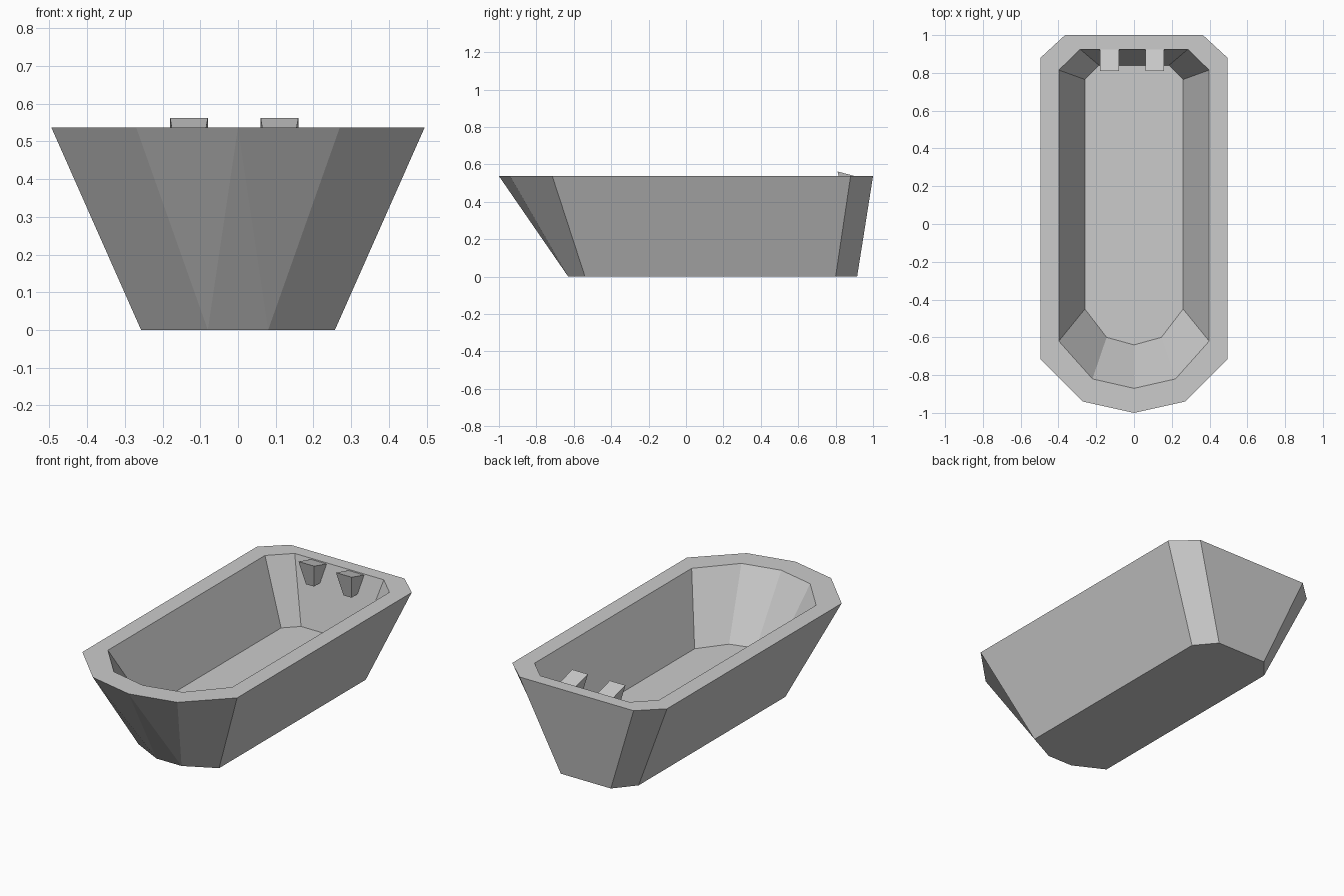
import bpy
import bmesh

cube = bpy.data.objects.get("Cube")
if cube:
    bpy.data.objects.remove(cube, do_unlink=True)

grey = bpy.data.materials.new("enamel_grey")
grey.use_nodes = True
COLOUR = (0.6, 0.6, 0.6, 1)
grey.diffuse_color = COLOUR
grey.node_tree.nodes["Principled BSDF"].inputs["Base Color"].default_value = COLOUR

RIM_Z = 0.537
FLOOR_Z = 0.174


def finish(bm, name):
    bmesh.ops.recalc_face_normals(bm, faces=bm.faces)
    mesh = bpy.data.meshes.new(name)
    bm.to_mesh(mesh)
    bm.free()
    mesh.materials.append(grey)
    obj = bpy.data.objects.new(name, mesh)
    bpy.context.collection.objects.link(obj)
    return obj


def ring(bm, half, z):
    """Full outline from its +x half, listed from back to front."""
    mirrored = [(-x, y) for x, y in reversed(half) if x > 0]
    return [bm.verts.new((x, y, z)) for x, y in half + mirrored]


def bridge(bm, a, b):
    for i in range(len(a)):
        j = (i + 1) % len(a)
        bm.faces.new((a[i], a[j], b[j], b[i]))


# Tub shell: outer wall, flat rim, inner wall and floor
bm = bmesh.new()
outer_top = ring(bm, [(0.365, 1), (0.495, 0.88), (0.495, -0.715), (0.27, -0.94), (0, -1)], RIM_Z)
outer_base = ring(bm, [(0.16, 0.915), (0.257, 0.8), (0.257, -0.54), (0.08, -0.63)], 0)
inner_top = ring(bm, [(0.285, 0.925), (0.398, 0.815), (0.398, -0.62), (0.22, -0.82), (0, -0.87)], RIM_Z)
inner_base = ring(bm, [(0.185, 0.84), (0.26, 0.765), (0.26, -0.45), (0.145, -0.6), (0, -0.64)], FLOOR_Z)

bridge(bm, outer_top, inner_top)
bridge(bm, inner_top, inner_base)
bm.faces.new(inner_base)
bm.faces.new(outer_base)

# Outer wall: the pointed front of the rim meets a blunt base in triangles
nose = outer_top[4]
sides = outer_top[:4] + outer_top[5:]
for i in range(8):
    j = (i + 1) % 8
    if i == 3:
        bm.faces.new((nose, outer_base[i], outer_base[j]))
        bm.faces.new((sides[i], nose, outer_base[i]))
        bm.faces.new((nose, sides[j], outer_base[j]))
    else:
        bm.faces.new((sides[i], sides[j], outer_base[j], outer_base[i]))
finish(bm, "tub")


# Taps: tapered blocks on the back wall with a sloping top
def tap(name, x):
    bm = bmesh.new()
    top = [bm.verts.new((x + sx * 0.05, y, z))
           for sx, y, z in ((-1, 0.81, 0.562), (1, 0.81, 0.562), (1, 0.925, 0.531), (-1, 0.925, 0.531))]
    low = [bm.verts.new((x + sx * 0.026, y, 0.425))
           for sx, y in ((-1, 0.843), (1, 0.843), (1, 0.915), (-1, 0.915))]
    bridge(bm, top, low)
    bm.faces.new(top)
    bm.faces.new(low)
    finish(bm, name)


tap("right_tap", -0.13)
tap("left_tap", 0.11)
